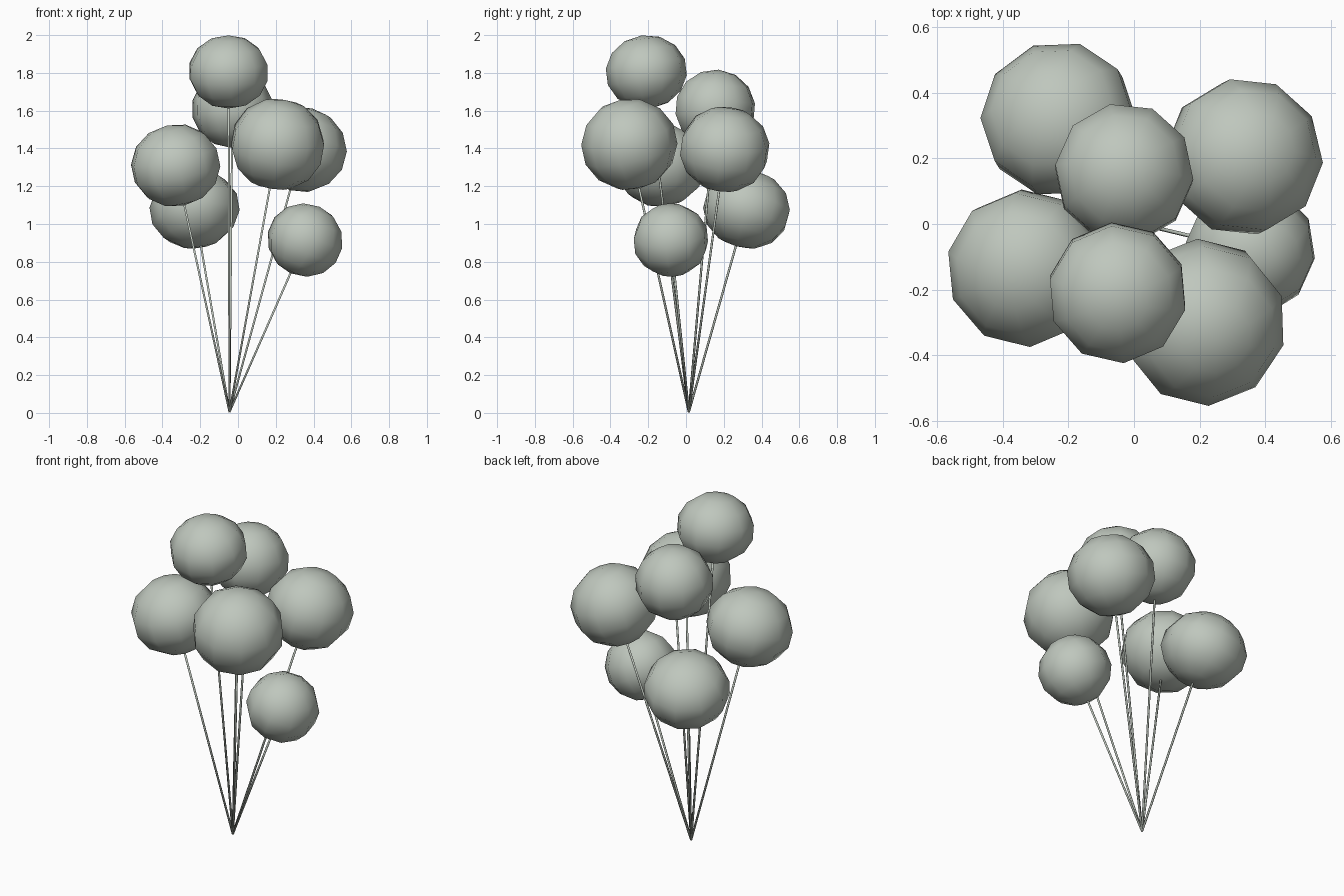
import bpy
import math
from mathutils import Vector, Matrix

cube = bpy.data.objects.get("Cube")
if cube:
    bpy.data.objects.remove(cube, do_unlink=True)

mat = bpy.data.materials.new("sage_grey")
mat.use_nodes = True
colour = (0.52, 0.57, 0.51, 1)
mat.diffuse_color = colour
mat.node_tree.nodes["Principled BSDF"].inputs["Base Color"].default_value = colour

KNOT = Vector((-0.045, 0.015, 0.005))  # where all strings meet


def finish(name):
    obj = bpy.context.object
    obj.name = name
    obj.data.materials.append(mat)
    bpy.ops.object.shade_smooth()
    return obj


def balloon(name, centre, radius, half_height, twist):
    centre = Vector(centre)
    direction = centre - KNOT
    turn = Vector((0, 0, 1)).rotation_difference(direction).to_matrix().to_4x4()
    # low-poly envelope, its axis following the string
    bpy.ops.mesh.primitive_uv_sphere_add(segments=10, ring_count=7, radius=1)
    body = finish(name + "_balloon")
    body.matrix_world = (Matrix.Translation(centre) @ turn
                         @ Matrix.Rotation(math.radians(twist), 4, "Z")
                         @ Matrix.Diagonal((radius, radius, half_height, 1)))
    # string from the knot to just inside the envelope
    length = direction.length - half_height * 0.9
    bpy.ops.mesh.primitive_cylinder_add(vertices=6, radius=0.006, depth=length)
    string = finish(name + "_string")
    string.matrix_world = Matrix.Translation(KNOT + direction.normalized() * length / 2) @ turn


balloon("top_front", (-0.05, -0.21, 1.805), 0.217, 0.195, 5)
balloon("top_back", (-0.03, 0.155, 1.61), 0.217, 0.208, 12)
balloon("front_left", (0.21, -0.30, 1.422), 0.256, 0.243, 3)
balloon("back_left", (0.335, 0.205, 1.395), 0.243, 0.226, 13)
balloon("front_right", (-0.33, -0.135, 1.31), 0.243, 0.218, 5)
balloon("back_right", (-0.23, 0.32, 1.08), 0.24, 0.208, 19)
balloon("low_left", (0.355, -0.08, 0.915), 0.203, 0.193, 11)
